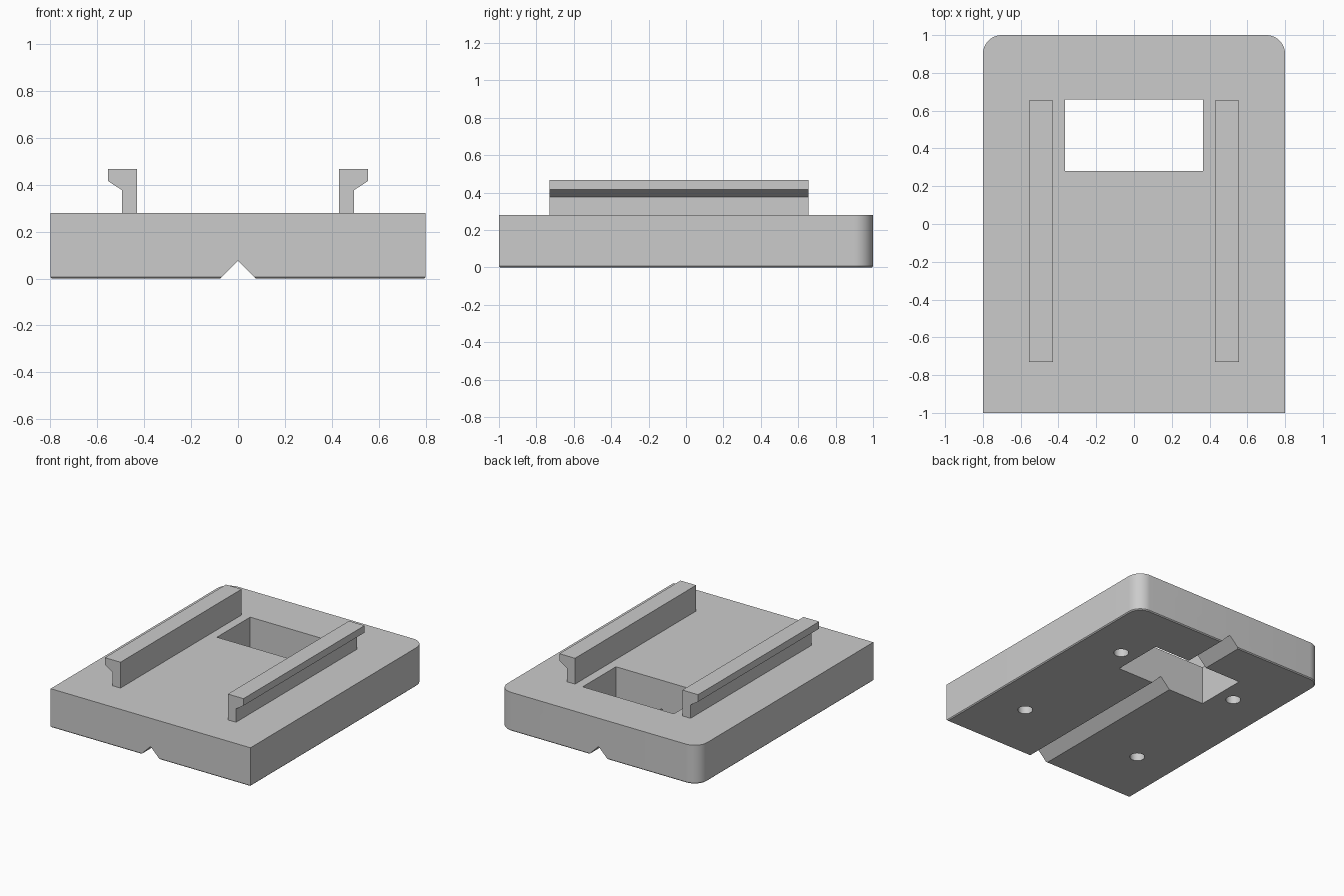
import bpy, bmesh
from math import sin, cos, radians, pi

cube = bpy.data.objects.get("Cube")
if cube:
    bpy.data.objects.remove(cube, do_unlink=True)

grey = bpy.data.materials.new("plain grey")
grey.use_nodes = True
grey.diffuse_color = (0.6, 0.6, 0.6, 1)
grey.node_tree.nodes["Principled BSDF"].inputs["Base Color"].default_value = (0.6, 0.6, 0.6, 1)


def loft(name, rings):
    """Join equal-length rings of points into a closed solid."""
    bm = bmesh.new()
    loops = [[bm.verts.new(p) for p in ring] for ring in rings]
    n = len(loops[0])
    for low, high in zip(loops, loops[1:]):
        for i in range(n):
            j = (i + 1) % n
            bm.faces.new((low[i], low[j], high[j], high[i]))
    bm.faces.new(loops[0][::-1])
    bm.faces.new(loops[-1])
    bmesh.ops.recalc_face_normals(bm, faces=bm.faces)
    mesh = bpy.data.meshes.new(name)
    bm.to_mesh(mesh)
    bm.free()
    mesh.materials.append(grey)
    obj = bpy.data.objects.new(name, mesh)
    bpy.context.collection.objects.link(obj)
    return obj


def along_y(name, profile, y0, y1):
    return loft(name, [[(x, y, z) for x, z in profile] for y in (y0, y1)])


def along_z(name, outline, z0, z1):
    return loft(name, [[(x, y, z) for x, y in outline] for z in (z0, z1)])


def activate(obj):
    bpy.ops.object.select_all(action='DESELECT')
    obj.select_set(True)
    bpy.context.view_layer.objects.active = obj


def cut(target, cutter):
    cutter.hide_render = True
    mod = target.modifiers.new("cut", 'BOOLEAN')
    mod.operation, mod.solver, mod.object = 'DIFFERENCE', 'EXACT', cutter
    activate(target)
    bpy.ops.object.modifier_apply(modifier=mod.name)
    bpy.data.objects.remove(cutter, do_unlink=True)


def base_ring(z, inset):
    """Plate outline with rounded back corners, shrunk by inset."""
    w, d, r = 0.8 - inset, 1 - inset, 0.1 - inset
    pts = [(-w, -d, z), (w, -d, z)]
    for side, start in ((1, 0), (-1, 90)):
        for i in range(13):
            a = radians(start + i * 7.5)
            pts.append((side * (w - r) + r * cos(a), d - r + r * sin(a), z))
    return pts


# Base plate with a fine chamfer around the underside
base = loft("base_plate", [base_ring(0, 0.007), base_ring(0.007, 0), base_ring(0.28, 0)])

# V groove along the underside
cut(base, along_y("groove_cutter", [(-0.105, -0.03), (0.105, -0.03), (0, 0.075)], -1.1, 1.1))

# Rectangular window
cut(base, along_z("window_cutter", [(-0.365, 0.28), (0.365, 0.28), (0.365, 0.66), (-0.365, 0.66)], -0.1, 0.4))

# Four blind round holes in the underside
for x in (-0.49, 0.49):
    for y in (-0.55, 0.45):
        circle = [(x + 0.05 * cos(i * pi / 16), y + 0.05 * sin(i * pi / 16)) for i in range(32)]
        cut(base, along_z("hole_cutter", circle, -0.05, 0.1))

activate(base)
bpy.ops.object.shade_smooth_by_angle(angle=radians(25))

# Pair of rails with outward lips
rail = [(0.43, 0.28), (0.495, 0.28), (0.495, 0.377), (0.555, 0.416), (0.555, 0.467), (0.43, 0.467)]
for name, side in (("left_rail", 1), ("right_rail", -1)):
    along_y(name, [(side * x, z) for x, z in rail], -0.73, 0.655)
